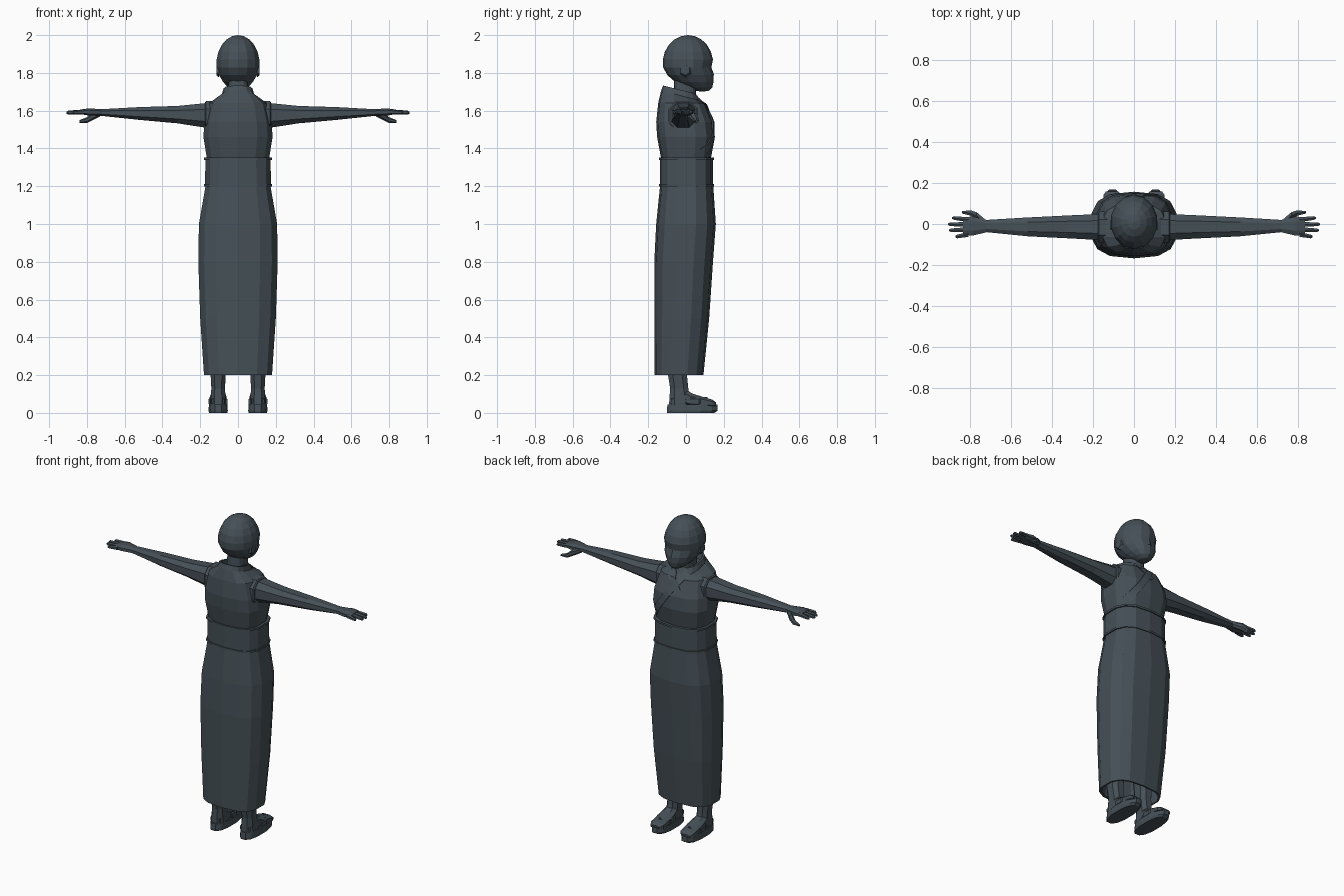
import bpy
import bmesh
import math
from mathutils import Vector
from mathutils.bvhtree import BVHTree

cube = bpy.data.objects.get("Cube")
if cube:
    bpy.data.objects.remove(cube)

COLOUR = (.06, .08, .095, 1)
slate = bpy.data.materials.new("dark slate")
slate.use_nodes = True
slate.diffuse_color = COLOUR
slate.node_tree.nodes["Principled BSDF"].inputs["Base Color"].default_value = COLOUR


def finish(bm, name):
    bmesh.ops.recalc_face_normals(bm, faces=bm.faces)
    mesh = bpy.data.meshes.new(name)
    bm.to_mesh(mesh)
    bm.free()
    mesh.materials.append(slate)
    obj = bpy.data.objects.new(name, mesh)
    bpy.context.collection.objects.link(obj)
    return obj


def skin_rings(bm, rings, closed=True):
    """Bridge consecutive rows of points with quads."""
    rows = [[bm.verts.new(point) for point in ring] for ring in rings]
    for low, high in zip(rows, rows[1:]):
        for i in range(0 if closed else 1, len(low)):
            bm.faces.new((low[i - 1], low[i], high[i], high[i - 1]))
    return rows


def loft(name, axis, sections, sides=8, boxy=.8):
    """Skin rounded boxes along an axis; a section is (position, centre, half, centre, half)."""
    def rounded(value):
        return math.copysign(abs(value) ** boxy, value)

    angles = [math.tau * (i + .5) / sides for i in range(sides)]
    reach = rounded(math.cos(angles[0]))
    rings = []
    for t, a, half_a, b, half_b in sections:
        ring = []
        for angle in angles:
            u = a + half_a * rounded(math.cos(angle)) / reach
            v = b + half_b * rounded(math.sin(angle)) / reach
            ring.append({"x": (t, u, v), "y": (u, t, v), "z": (u, v, t)}[axis])
        rings.append(ring)
    bm = bmesh.new()
    rows = skin_rings(bm, rings)
    bm.faces.new(rows[0])
    bm.faces.new(rows[-1])
    return finish(bm, name)


def garment(name, *sections):
    """Loft upwards from (height, half width, back, front), centred on the body."""
    return loft(name, "z", [(z, 0, w, (front + back) / 2, (front - back) / 2)
                            for z, w, back, front in sections], 14, .72)


def tube(name, points, radii, sides=6):
    """Taper a round tube through points that run roughly along x."""
    return loft(name, "x", [(x, y, r, z, r) for (x, y, z), r in zip(points, radii)], sides, 1)


def mirrored(name, obj):
    """Name the model's left-hand part and add its right-hand copy."""
    obj.name = "left_" + name
    copy = obj.copy()
    copy.data = obj.data.copy()
    copy.name = "right_" + name
    for vert in copy.data.vertices:
        vert.co.x *= -1
    copy.data.flip_normals()
    bpy.context.collection.objects.link(copy)


# Long skirt, hollow at the hem
garment("skirt", (.4, .16, -.14, .07), (.2, .17, -.15, .08), (.2, .18, -.165, .09),
        (.5, .2, -.165, .12), (.8, .21, -.165, .14), (1, .207, -.155, .155),
        (1.2, .172, -.135, .142))

# Broad waist sash with a raised rim at each edge
garment("sash", (1.2, .175, -.135, .14), (1.35, .172, -.135, .14))
for edge, rim_z in (("lower", 1.205), ("upper", 1.345)):
    garment(edge + "_sash_rim", *[(rim_z + dz, .18, -.14, .146) for dz in (-.006, .006)])

# Sleeveless bodice rising into a standing collar, hollow at the neck
torso = garment("bodice", (1.35, .165, -.13, .13), (1.46, .183, -.15, .15),
                (1.54, .178, -.155, .142), (1.64, .153, -.145, .1),
                (1.68, .085, -.13, .07), (1.71, .076, -.12, .05),
                (1.71, .066, -.11, .04), (1.67, .06, -.1, .03))
for vert in torso.data.vertices:
    if vert.co.z > 1.66:
        vert.co.z -= (vert.co.y + .03) / 4

# Crossed lapels draped over the chest
tree = BVHTree.FromPolygons([v.co.copy() for v in torso.data.vertices],
                            [tuple(p.vertices) for p in torso.data.polygons])


def lapel(name, start, end, lift, steps=12):
    start, end = Vector(start), Vector(end)
    side = (end - start).orthogonal().normalized() * .02
    rows = []
    for i in range(steps + 1):
        middle = start.lerp(end, i / steps)
        row = []
        for edge, raised in ((-side, -lift), (-side, lift), (side, lift), (side, -lift)):
            x, z = middle + edge
            hit = tree.ray_cast(Vector((x, 1, z)), Vector((0, -1, 0)))[0]
            row.append((x, (hit.y if hit else 0) + raised, z))
        rows.append(row)
    bm = bmesh.new()
    skin_rings(bm, rows, closed=False)
    finish(bm, name)


lapel("under_lapel", (.055, 1.67), (-.03, 1.57), .004)
lapel("over_lapel", (-.055, 1.67), (.145, 1.385), .007)

# Neck
garment("neck", (1.62, .055, -.07, .045), (1.78, .05, -.06, .06))

# Head: a sphere narrowed and pushed forward into a jaw, with sunken eyes
bm = bmesh.new()
bmesh.ops.create_uvsphere(bm, u_segments=14, v_segments=11, radius=1)
for vert in bm.verts:
    x, y, z = vert.co
    drop = max(0, -z) ** 2
    sunken = .01 if y > .4 and -.3 < z < 0 else 0
    vert.co = (x * .117 * (1 - drop / 5), .01 + y * .134 + drop * .08 - sunken, 1.85 + z * .15)
finish(bm, "head")
loft("nose", "z", [(1.785, 0, .016, .13, .018), (1.83, 0, .006, .125, .008)], 6)
mirrored("ear", tube("ear", [(.1, 0, 1.81), (.114, -.005, 1.815)], (.03, .024)))

# Armhole rims and tapering arms with flat palms
mirrored("armhole", loft("armhole", "x", [(.11, -.016, .078, 1.57, .08),
                                          (.17, -.016, .076, 1.57, .08),
                                          (.176, -.016, .068, 1.57, .074)]))
mirrored("arm", loft("arm", "x", [
    (.14, -.015, .065, 1.574, .069), (.32, -.014, .056, 1.579, .046),
    (.52, -.014, .046, 1.585, .034), (.72, -.01, .03, 1.59, .018),
    (.79, -.01, .047, 1.593, .019), (.835, -.01, .042, 1.594, .012)]))

# Four fingers fanned from the palm, and a lowered thumb
for i, finger in enumerate(("index", "middle", "ring", "little")):
    spread = 1.3 - i
    tip = .91 - spread ** 2 / 80
    tube(finger, [(.81, spread * .024 - .01, 1.593),
                  (tip - .01, spread * .03 - .01, 1.59),
                  (tip, spread * .03 - .01, 1.588)], (.012, .009, .004))
    mirrored(finger + "_finger", bpy.data.objects[finger])
mirrored("thumb", tube("thumb", [(.73, .01, 1.585), (.77, .04, 1.57),
                                 (.8, .054, 1.55), (.84, .057, 1.543)],
                       (.014, .018, .013, .006)))

# Lower legs flowing into rounded feet
mirrored("leg", loft("leg", "z", [
    (.04, .105, .042, -.03, .06), (.13, .105, .036, -.036, .048),
    (.2, .105, .04, -.045, .05), (.45, .1, .05, -.04, .07)]))
mirrored("foot", loft("foot", "y", [
    (-.08, .105, .034, .06, .02), (0, .105, .04, .075, .046),
    (.04, .105, .045, .065, .035), (.14, .105, .045, .05, .02),
    (.16, .107, .03, .045, .01)]))

# Sandal soles with two straps meeting between the toes
mirrored("sole", loft("sole", "z", [
    (0, .105, .048, .025, .125), (.012, .105, .051, .033, .135),
    (.045, .105, .049, .034, .132)], 12))
for strap, offset in (("inner", -.04), ("outer", .04)):
    mirrored(strap + "_strap", loft(strap, "y", [
        (.02, .105 + offset, .01, .06, .02), (.07, .105 + offset, .01, .06, .02),
        (.115, .105, .01, .075, .008)], 6))
